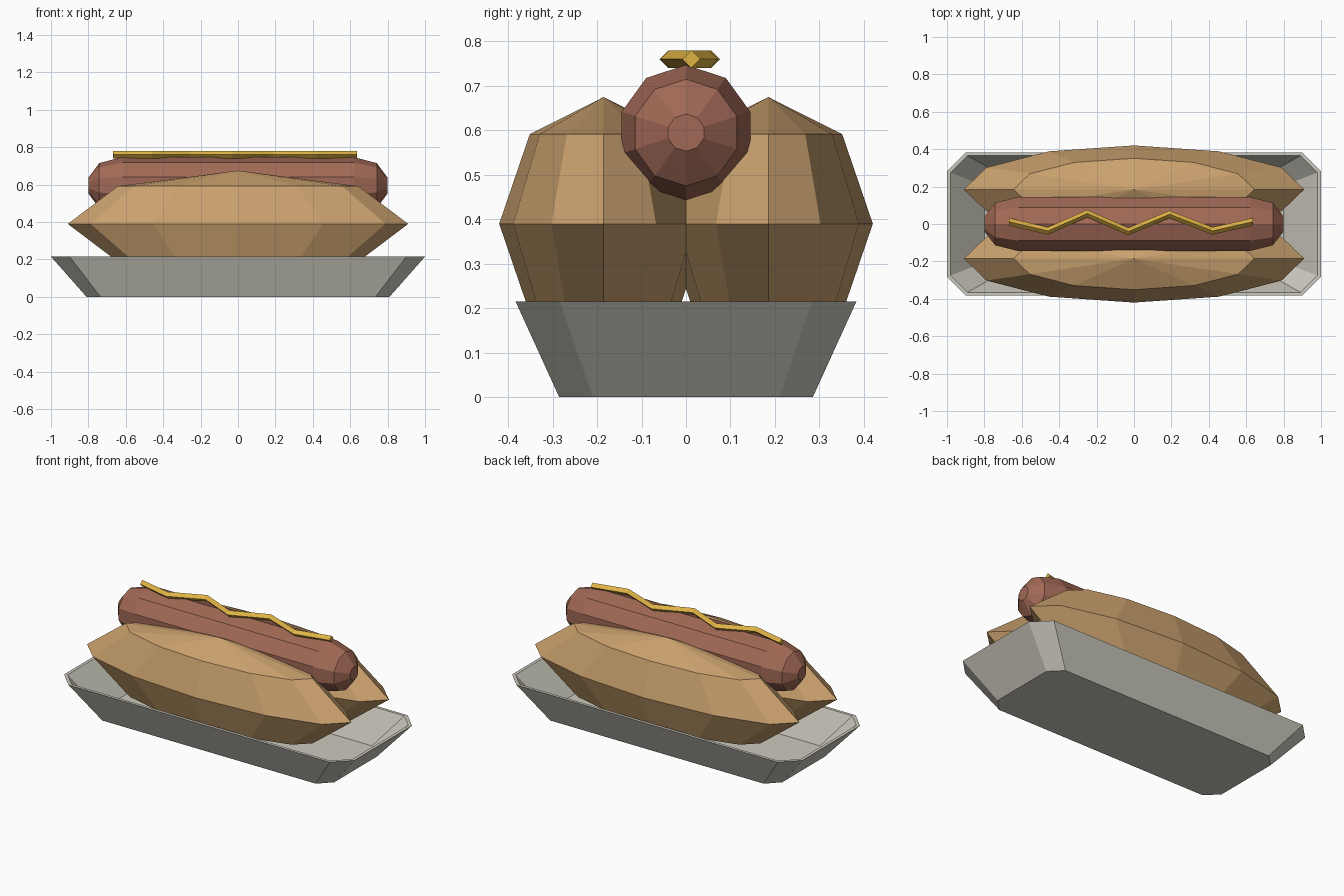
import bpy
import bmesh
from math import sin, cos, tau
from mathutils import Matrix, Vector

cube = bpy.data.objects.get("Cube")
if cube:
    bpy.data.objects.remove(cube, do_unlink=True)


def material(name, rgb):
    mat = bpy.data.materials.new(name)
    mat.use_nodes = True
    mat.diffuse_color = (*rgb, 1)
    mat.node_tree.nodes["Principled BSDF"].inputs["Base Color"].default_value = (*rgb, 1)
    return mat


def finish(name, bm, mat):
    bmesh.ops.recalc_face_normals(bm, faces=bm.faces)
    mesh = bpy.data.meshes.new(name)
    bm.to_mesh(mesh)
    bm.free()
    mesh.materials.append(mat)
    obj = bpy.data.objects.new(name, mesh)
    bpy.context.collection.objects.link(obj)
    return obj


def loft(name, rings, mat):
    """Skin a list of equally sized rings and cap both ends."""
    bm = bmesh.new()
    loops = [[bm.verts.new(p) for p in ring] for ring in rings]
    for a, b in zip(loops, loops[1:]):
        for i in range(len(a)):
            j = (i + 1) % len(a)
            bm.faces.new((a[i], a[j], b[j], b[i]))
    bm.faces.new(loops[0])
    bm.faces.new(loops[-1])
    return finish(name, bm, mat)


def clipped_rectangle(x, y, cut_x, cut_y, z):
    corner = [(x, y - cut_y), (x - cut_x, y)]
    quarter = corner + [(-a, b) for a, b in reversed(corner)]
    return [(a, b, z) for a, b in quarter + [(-a, -b) for a, b in quarter]]


def x_ring(x, y, z, radius, sides):
    return [(x, y + radius * sin(tau * i / sides), z + radius * cos(tau * i / sides))
            for i in range(sides)]


bread = material("toasted bread", (0.59, 0.355, 0.155))
meat = material("cooked sausage", (0.355, 0.14, 0.092))
yellow = material("mustard yellow", (0.74, 0.45, 0.06))
card = material("grey card", (0.6, 0.585, 0.51))

# Tray: outer wall, rim and inner wall with clipped corners
loft("tray", [
    clipped_rectangle(0.81, 0.285, 0.075, 0.075, 0),
    clipped_rectangle(1.0, 0.383, 0.1, 0.1, 0.215),
    clipped_rectangle(0.98, 0.365, 0.09, 0.09, 0.215),
    clipped_rectangle(0.80, 0.275, 0.07, 0.07, 0.02),
], card)

# Bun halves: stretched low-poly spheres
for side, y in (("front", -0.185), ("back", 0.185)):
    bm = bmesh.new()
    bmesh.ops.create_uvsphere(
        bm, u_segments=12, v_segments=4, radius=1,
        matrix=Matrix.Translation(Vector((0, y, 0.39))) @ Matrix.Diagonal((0.91, 0.235, 0.285, 1)))
    finish(side + "_bun_half", bm, bread)

# Sausage: ten-sided body with tapered ends
ends = [(0.80, 0.042), (0.742, 0.12), (0.62, 0.152)]
profile = [(-x, r) for x, r in ends] + ends[::-1]
loft("sausage", [x_ring(x, 0, 0.595, r, 10) for x, r in profile], meat)

# Mustard: zigzag strip with a diamond section
path = [(-0.668, 0.012), (-0.46, -0.037), (-0.25, 0.056), (-0.03, -0.04),
        (0.19, 0.052), (0.42, -0.037), (0.635, 0.012)]
loft("mustard", [x_ring(x, y, 0.76, 0.02, 4) for x, y in path], yellow)
